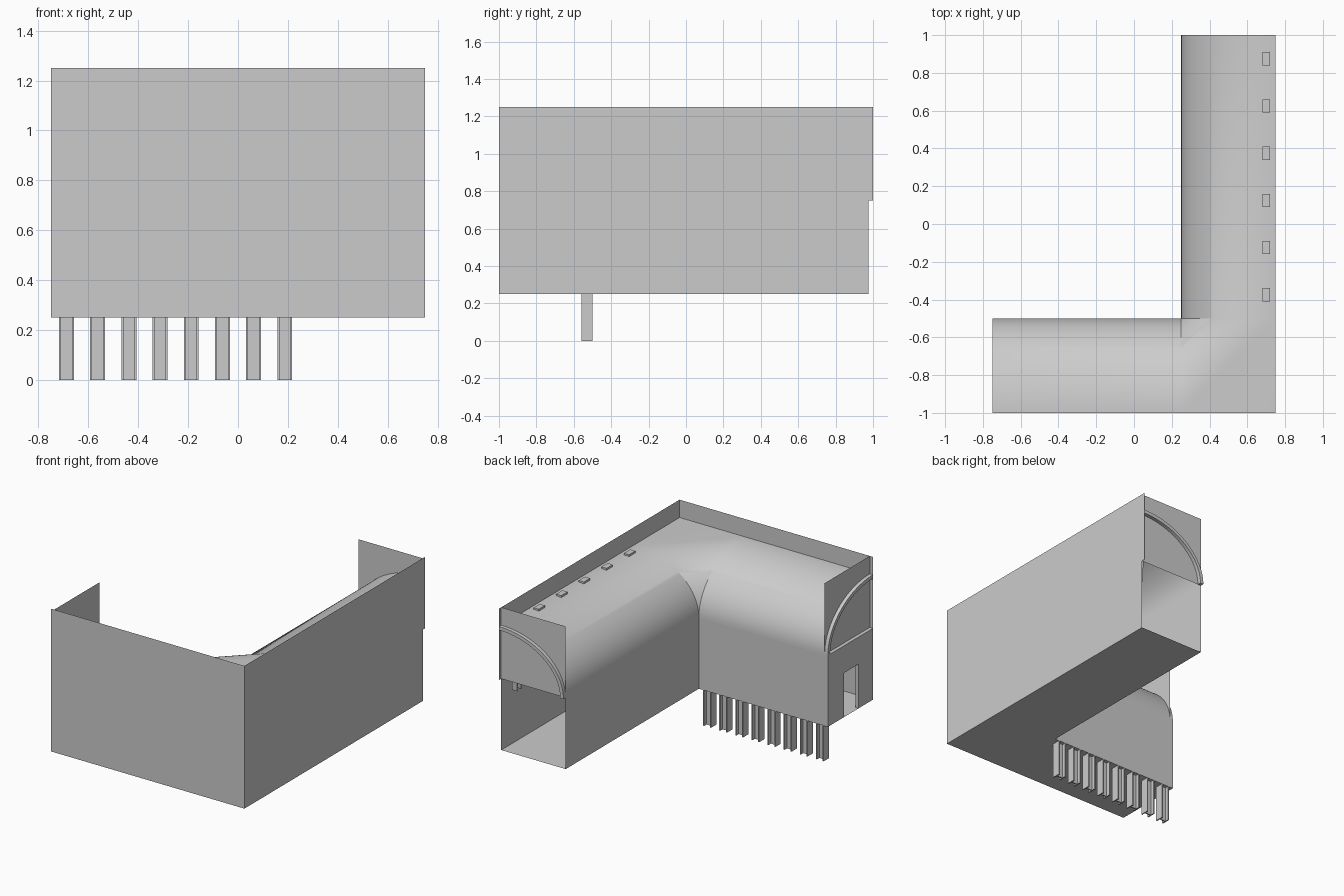
import bpy, bmesh
from math import sin, cos, pi

if "Cube" in bpy.data.objects:
    bpy.data.objects.remove(bpy.data.objects["Cube"])

END_X, END_Y = -0.725, 0.975   # inner faces of the two wing ends
FLOOR, SPRING, CROWN, TOP = 0.25, 0.75, 1.125, 1.25


def mesh_object(name, verts, faces, smooth=False):
    me = bpy.data.meshes.new(name)
    me.from_pydata(verts, [], faces)
    ob = bpy.data.objects.new(name, me)
    bpy.context.collection.objects.link(ob)
    bm = bmesh.new()
    bm.from_mesh(me)
    bmesh.ops.recalc_face_normals(bm, faces=bm.faces)
    bm.to_mesh(me)
    bm.free()
    if smooth:
        bpy.ops.object.select_all(action='DESELECT')
        ob.select_set(True)
        bpy.context.view_layer.objects.active = ob
        bpy.ops.object.shade_smooth_by_angle(angle=0.5)
    return ob


def wall(name, path, z0, z1):
    """Thin upright sheet following a plan path."""
    n = len(path)
    verts = [(x, y, z) for z in (z0, z1) for x, y in path]
    return mesh_object(name, verts, [(i, i + 1, n + i + 1, n + i) for i in range(n - 1)])


def prism(name, outline, offset):
    """Solid made by pushing a closed 3D outline along an offset."""
    n = len(outline)
    verts = list(outline) + [tuple(a + b for a, b in zip(p, offset)) for p in outline]
    faces = [tuple(range(n)), tuple(range(n, 2 * n))]
    faces += [(i, (i + 1) % n, n + (i + 1) % n, n + i) for i in range(n)]
    return mesh_object(name, verts, faces)


# L-shaped floor
mesh_object("floor", [(x, y, FLOOR) for x, y in
            ((-.75, -1), (.75, -1), (.75, END_Y), (.25, END_Y), (.25, -.5), (-.75, -.5))],
            [(0, 1, 4, 5), (1, 2, 3, 4)])

# Tall outer walls, low inner walls
wall("outer_wall_lower", [(-.75, -1), (.75, -1), (.75, END_Y)], FLOOR, SPRING)
wall("outer_wall_upper", [(-.75, -1), (.75, -1), (.75, 1)], SPRING, TOP)
wall("inner_wall", [(-.75, -.5), (.25, -.5), (.25, END_Y)], FLOOR, SPRING)

# Quarter-ellipse roof swept round the corner, with a flat corner triangle
N = 32
arc = [(.5 * (1 - cos(a)), SPRING + .375 * sin(a)) for a in (i * pi / 2 / N for i in range(N + 1))]
verts = []
for t, z in arc:
    verts += [(END_X, -.5 - t, z), (.25, -.5 - t, z), (.25 + t, -.5, z), (.25 + t, END_Y, z)]
faces = []
for i in range(N):
    for j in range(3):
        a = i * 4 + j
        faces.append((a, a + 1, a + 5, a + 4) if i or j != 1 else (a, a + 5, a + 4))
verts.append((.75, -1, CROWN))
faces.append((4 * N + 1, len(verts) - 1, 4 * N + 2))
mesh_object("vault_roof", verts, faces, True)

# Gable panels and raised arch rims on both wing ends
wall("left_gable", [(END_X, -1), (END_X, -.5)], SPRING, TOP)
wall("back_gable", [(.25, END_Y), (.75, END_Y)], SPRING, TOP)


def rim(name, place, offset):
    outer = [place(t, z) for t, z in arc]
    inner = [place(.5 - (.5 - t) * .95, SPRING + (z - SPRING) * .933) for t, z in arc]
    n = len(arc)
    verts = outer + inner
    verts += [tuple(a + b for a, b in zip(p, offset)) for p in verts]
    faces = []
    for i in range(n - 1):
        quad = (i, i + 1, n + i + 1, n + i)
        faces += [quad, tuple(q + 2 * n for q in quad),
                  (i, i + 1, 2 * n + i + 1, 2 * n + i),
                  (n + i, n + i + 1, 3 * n + i + 1, 3 * n + i)]
    faces += [(i, n + i, 3 * n + i, 2 * n + i) for i in (0, n - 1)]
    mesh_object(name, verts, faces, True)


rim("left_arch_rim", lambda t, z: (END_X, -.5 - t, z), (-.025, 0, 0))
rim("back_arch_rim", lambda t, z: (.25 + t, END_Y, z), (0, .025, 0))

# Left end wall with a doorway
prism("door_wall", [(-.75, y, z) for y, z in
      ((-1, FLOOR), (-1, SPRING), (-.5, SPRING), (-.5, FLOOR),
       (-.68, FLOOR), (-.68, .56), (-.84, .56), (-.84, FLOOR))], (.025, 0, 0))

# Row of H-section stilts under the inner wall
for k in range(8):
    x = -.6875 + .125 * k
    a, b, w = .03, .022, .004
    outline = ((-a, -a), (-b, -a), (-b, -w), (b, -w), (b, -a), (a, -a),
               (a, a), (b, a), (b, w), (-b, w), (-b, a), (-a, a))
    prism(f"stilt_{k + 1}", [(x + u, -.53 + v, 0) for u, v in outline], (0, 0, FLOOR))

# Two-pointed hangers that poke through the roof beside the right wall
for k in range(6):
    y = -.375 + .25 * k
    prism(f"hanger_{k + 1}", [(.68, y + v, z) for v, z in
          ((-.035, 1.135), (.035, 1.135), (.035, .85), (.022, .65), (0, .8), (-.022, .65), (-.035, .85))],
          (.04, 0, 0))
